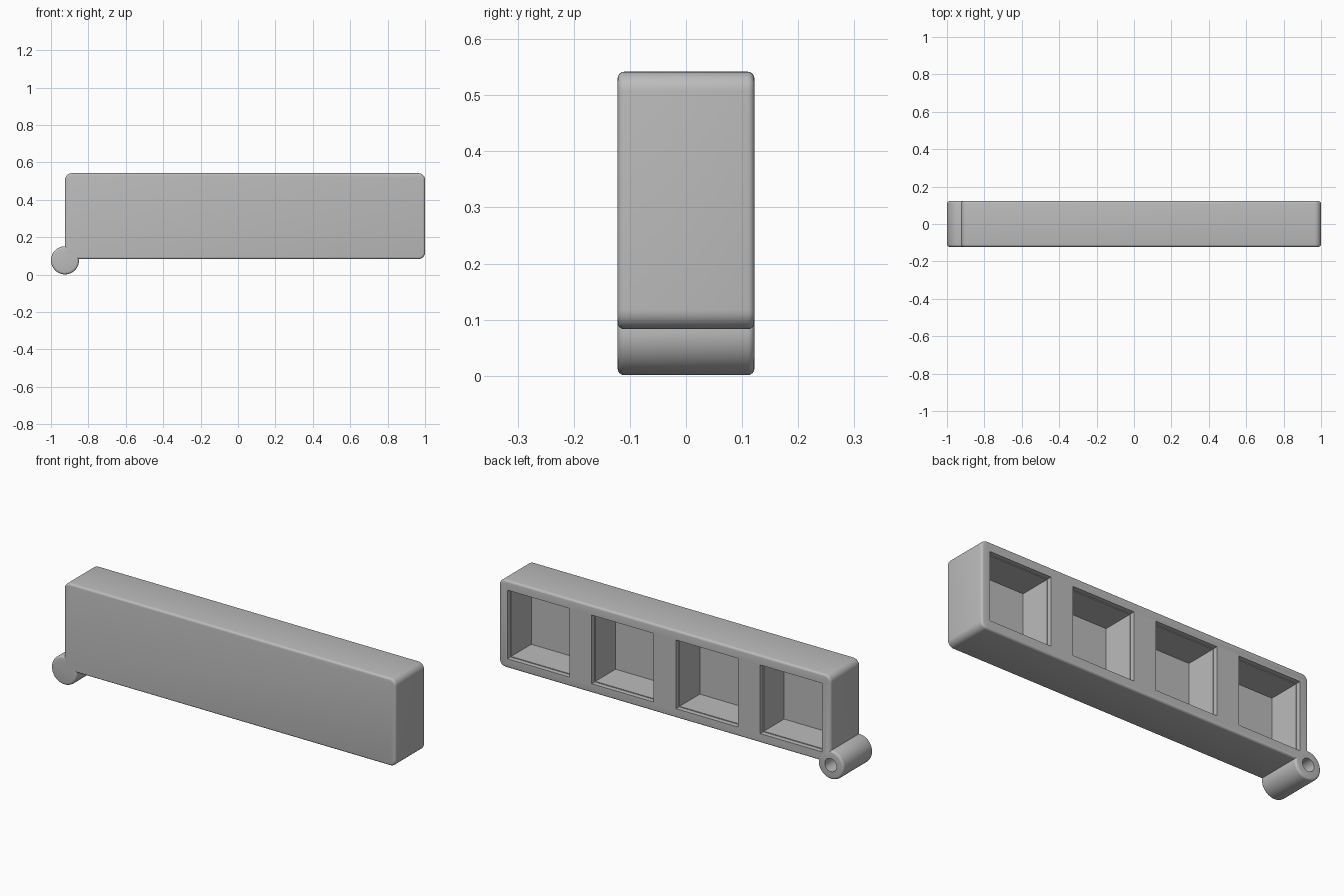
import bpy, bmesh, math
from mathutils import Matrix, Vector

cube = bpy.data.objects.get("Cube")
if cube:
    bpy.data.objects.remove(cube)

grey = bpy.data.materials.new("grey_plastic")
grey.use_nodes = True
colour = (0.5, 0.5, 0.5, 1)
grey.diffuse_color = colour
grey.node_tree.nodes["Principled BSDF"].inputs["Base Color"].default_value = colour

HALF_Y = 0.122
RIM = 0.012


def finish(bm, name):
    bmesh.ops.recalc_face_normals(bm, faces=bm.faces)
    mesh = bpy.data.meshes.new(name)
    bm.to_mesh(mesh)
    bm.free()
    mesh.materials.append(grey)
    obj = bpy.data.objects.new(name, mesh)
    bpy.context.collection.objects.link(obj)
    return obj


def add_box(bm, low, high):
    low, high = Vector(low), Vector(high)
    bmesh.ops.create_cube(bm, size=1, matrix=Matrix.Translation((low + high) / 2)
                          @ Matrix.Diagonal((high - low).to_4d()))


def add_cylinder(bm, x, z, radius, y0, y1, sides=64):
    bmesh.ops.create_cone(bm, cap_ends=True, segments=sides, radius1=radius,
                          radius2=radius, depth=y1 - y0,
                          matrix=Matrix.Translation((x, (y0 + y1) / 2, z))
                          @ Matrix.Rotation(math.pi / 2, 4, "X"))


def round_rims(bm):
    # Fillet the outlines of the front and back faces
    rims = [e for e in bm.edges
            if all(abs(abs(v.co.y) - HALF_Y) < 1e-4 for v in e.verts)
            and e.verts[0].co.y * e.verts[1].co.y > 0]
    bmesh.ops.bevel(bm, geom=rims, offset=RIM, segments=4, profile=0.5, affect="EDGES")


def combine(target, tool, operation):
    mod = target.modifiers.new("combine", "BOOLEAN")
    mod.operation, mod.object, mod.solver = operation, tool, "EXACT"
    bpy.context.view_layer.objects.active = target
    bpy.ops.object.modifier_apply(modifier=mod.name)
    bpy.data.objects.remove(tool)


# Long block with rounded corners
bm = bmesh.new()
add_box(bm, (-0.925, -HALF_Y, 0.083), (1.0, HALF_Y, 0.542))
corners = [e for e in bm.edges if abs(e.verts[0].co.y - e.verts[1].co.y) > 0.1]
bmesh.ops.bevel(bm, geom=corners, offset=0.035, segments=8, profile=0.5, affect="EDGES")
round_rims(bm)
body = finish(bm, "hinged_block")

# Hinge barrel on the lower corner
HX, HZ = -0.925, 0.076
bm = bmesh.new()
add_cylinder(bm, HX, HZ, 0.075, -HALF_Y, HALF_Y)
round_rims(bm)
combine(body, finish(bm, "hinge_barrel"), "UNION")

# Blind pin hole from the back
bm = bmesh.new()
add_cylinder(bm, HX, HZ, 0.034, -0.07, 0.2, 40)
combine(body, finish(bm, "pin_hole_cutter"), "DIFFERENCE")

# Four square pockets with a shallow lip at the back
for i in range(4):
    cx, cz = 0.0375 + (i - 1.5) * 0.489, 0.312
    for half, floor in ((0.18, 0.097), (0.176, -0.07)):
        bm = bmesh.new()
        add_box(bm, (cx - half, floor, cz - half), (cx + half, 0.2, cz + half))
        combine(body, finish(bm, "pocket_cutter"), "DIFFERENCE")

bpy.ops.object.select_all(action="DESELECT")
body.select_set(True)
bpy.context.view_layer.objects.active = body
bpy.ops.object.shade_smooth_by_angle(angle=math.radians(30))
